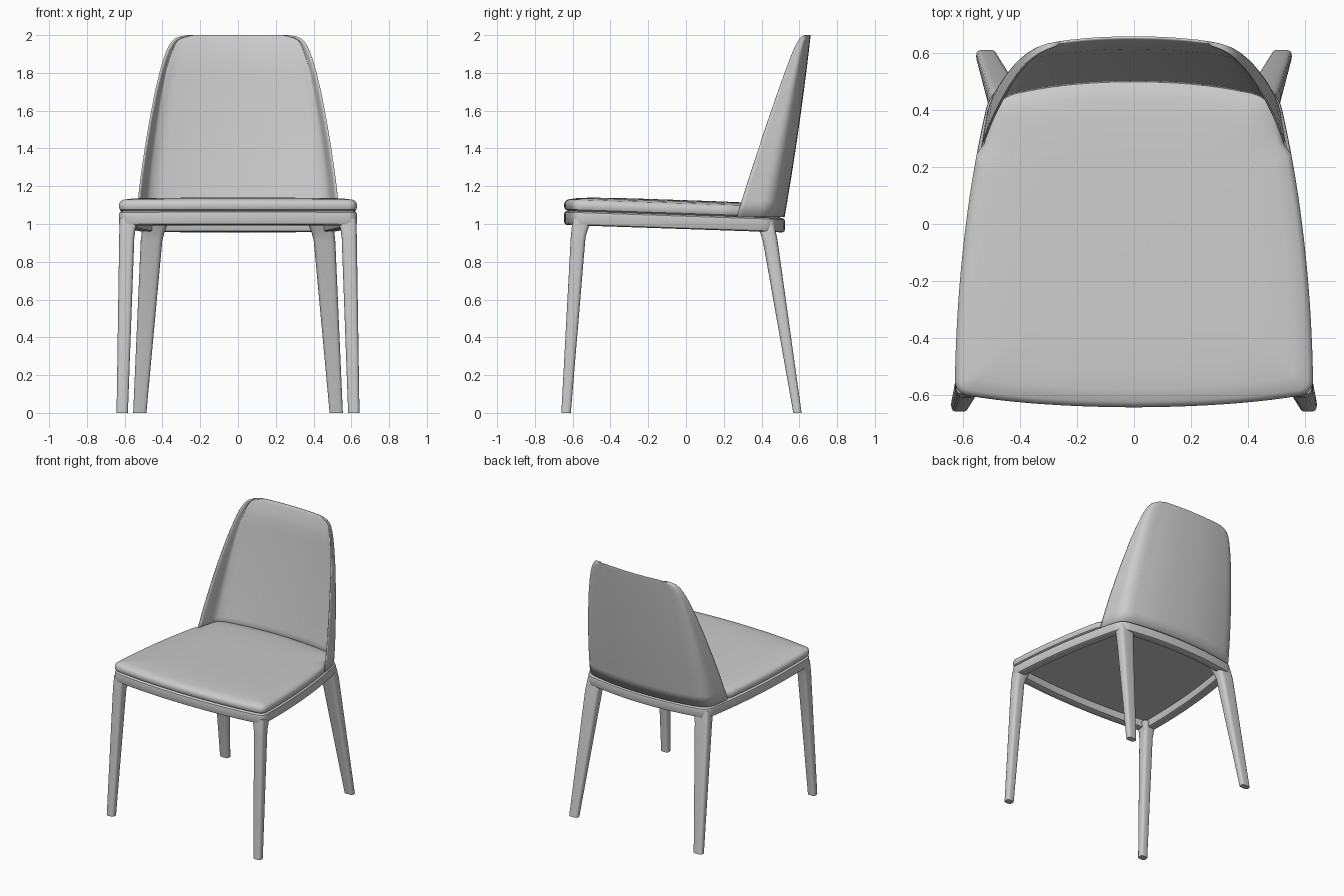
import bpy
from math import radians
from mathutils import Vector

if "Cube" in bpy.data.objects:
    bpy.data.objects.remove(bpy.data.objects["Cube"])


def quad(p0, p1, p2, n):
    """Points on a quadratic curve, end point left out."""
    p0, p1, p2 = Vector(p0), Vector(p1), Vector(p2)
    return [p0 * (1 - t) ** 2 + p1 * 2 * t * (1 - t) + p2 * t * t
            for t in (i / n for i in range(n))]


def loft(name, loops, closed=True, caps=False, ring=False, angle=40):
    """Skin a list of equal-length point loops."""
    n, m = len(loops[0]), len(loops)
    verts = [tuple(p) for loop in loops for p in loop]
    faces = []
    for j in range(m if ring else m - 1):
        for i in range(n if closed else n - 1):
            a, b = j * n, ((j + 1) % m) * n
            k = (i + 1) % n
            faces.append((a + i, a + k, b + k, b + i))
    if caps:
        faces.append(tuple(reversed(range(n))))
        faces.append(tuple(range((m - 1) * n, m * n)))
    me = bpy.data.meshes.new(name)
    me.from_pydata(verts, [], faces)
    ob = bpy.data.objects.new(name, me)
    bpy.context.collection.objects.link(ob)
    bpy.ops.object.select_all(action='DESELECT')
    ob.select_set(True)
    bpy.context.view_layer.objects.active = ob
    bpy.ops.object.mode_set(mode='EDIT')
    bpy.ops.mesh.select_all(action='SELECT')
    bpy.ops.mesh.normals_make_consistent(inside=False)
    bpy.ops.object.mode_set(mode='OBJECT')
    bpy.ops.object.shade_smooth_by_angle(angle=radians(angle))
    return ob


# Shared plan outline of frame and cushion, counter-clockwise
half = (quad((0, -.645), (.35, -.643), (.585, -.604), 10)
        + quad((.585, -.604), (.624, -.598), (.63, -.555), 6)
        + quad((.63, -.555), (.622, -.05), (.522, .40), 18)
        + quad((.522, .40), (.506, .472), (.44, .484), 6)
        + quad((.44, .484), (.22, .524), (0, .524), 10)
        + [Vector((0, .524))])
outline = half + [Vector((-p.x, p.y)) for p in reversed(half[1:-1])]


def inset(pts, d):
    out = []
    for i, p in enumerate(pts):
        t = (pts[(i + 1) % len(pts)] - pts[i - 1]).normalized()
        out.append(p + Vector((-t.y, t.x)) * d)
    return out


def sloped(pts, z):
    """Seat plane drops gently towards the back."""
    return [(p.x, p.y, z - .034 * p.y) for p in pts]


# Frame ring
profile = [(.012, 1.048), (.002, 1.041), (0, 1.03), (0, .988), (.004, .978),
           (.014, .973), (.055, .973), (.066, .978), (.07, .988), (.07, 1.048)]
loft("seat_frame", [sloped(inset(outline, d), z) for d, z in profile], ring=True)

# Cushion, tucked in where the backrest wraps it
tucked = [Vector((p.x * .965, p.y - .012)) if p.y > .28 else p for p in outline]
rows = [(.03, 1.03), (.018, 1.05), (.005, 1.056), (0, 1.068), (0, 1.085),
        (.006, 1.099), (.02, 1.109)]
loops = [sloped(inset(tucked, d), z) for d, z in rows]
base = inset(tucked, .02)
for k, z in ((.08, 1.117), (.2, 1.122), (.4, 1.125), (.65, 1.126), (.95, 1.126)):
    loops.append(sloped([Vector((p.x * (1 - k), p.y * (1 - k) - .06 * k))
                         for p in base], z))
loft("seat_cushion", loops, caps=True)

# Backrest shell: height, half width and depth of the wing edge
edge = [(1.036, .538, .27), (1.12, .531, .295), (1.25, .516, .336),
        (1.4, .494, .385), (1.55, .469, .435), (1.7, .440, .487),
        (1.8, .416, .523), (1.87, .396, .549), (1.92, .378, .569),
        (1.955, .360, .585), (1.98, .338, .601), (1.993, .31, .614),
        (2.0, .27, .628)]


def shell_row(z, xe, ye):
    f = (z - 1.036) / .964
    yb = .522 + .138 * f + .03 * f * (1 - f)
    xc = xe - .034 + .019 * f
    drop = .052 * (xc / .5) ** 2
    corner = Vector((xc, max(yb - drop, ye + .008)))
    tip = Vector((xe, ye))
    a = Vector((xc * .78, yb - drop * .7))
    b = corner.lerp(tip, .42)
    pts = (quad((0, yb), (xc * .45, yb), a, 8) + quad(a, corner, b, 8)
           + quad(b, b.lerp(tip, .5), tip, 5) + [tip])
    pts = [Vector((-p.x, p.y)) for p in reversed(pts[1:])] + pts
    return [(p.x, p.y, z) for p in pts]


back = loft("backrest", [shell_row(*e) for e in edge], closed=False, angle=50)
# Make the shell normals face backwards so the thickness goes inwards
mid = min(back.data.polygons, key=lambda p: (p.center - Vector((0, .58, 1.5))).length)
if mid.normal.y < 0:
    back.data.flip_normals()
# The padding thins out to a fine rim
pad = back.vertex_groups.new(name="padding")
count = len(back.data.vertices) // len(edge)
for v in back.data.vertices:
    col = v.index % count
    rim = min(col, count - 1 - col) / 9
    weight = min(1, rim, (2.0 - v.co.z) / .12)
    pad.add([v.index], weight ** .7 if weight > 0 else 0, 'REPLACE')
solid = back.modifiers.new("thickness", 'SOLIDIFY')
solid.thickness = .03
solid.offset = -1
solid.vertex_group = "padding"
solid.thickness_vertex_group = .25


# Tapered, round-edged legs
def section(cx, cy, z, w, d, r):
    x, y = w / 2, d / 2
    pts = []
    for sx, sy in ((1, -1), (1, 1), (-1, 1), (-1, -1)):
        p = (sx * x, sy * (y - r))
        q = (sx * (x - r), sy * y)
        if sx * sy < 0:
            p, q = q, p
        pts += quad(p, (sx * x, sy * y), q, 4) + [Vector(q)]
    return [(cx + p.x, cy + p.y, z) for p in pts]


# Each section: x, y, z, width, depth, corner radius
legs = {
    "front_leg": [(.613, -.635, 0, .060, .050, .020),
                  (.589, -.571, .93, .080, .078, .026),
                  (.585, -.562, .975, .086, .088, .026),
                  (.574, -.549, 1.03, .104, .100, .026)],
    "back_leg": [(.520, .590, 0, .070, .044, .018),
                 (.458, .446, .91, .114, .078, .028),
                 (.450, .434, .955, .120, .084, .028),
                 (.436, .416, 1.01, .130, .100, .028)],
}
for name, spec in legs.items():
    for side, s in (("right", 1), ("left", -1)):
        loft(f"{name}_{side}", [section(s * c[0], *c[1:]) for c in spec], caps=True)
